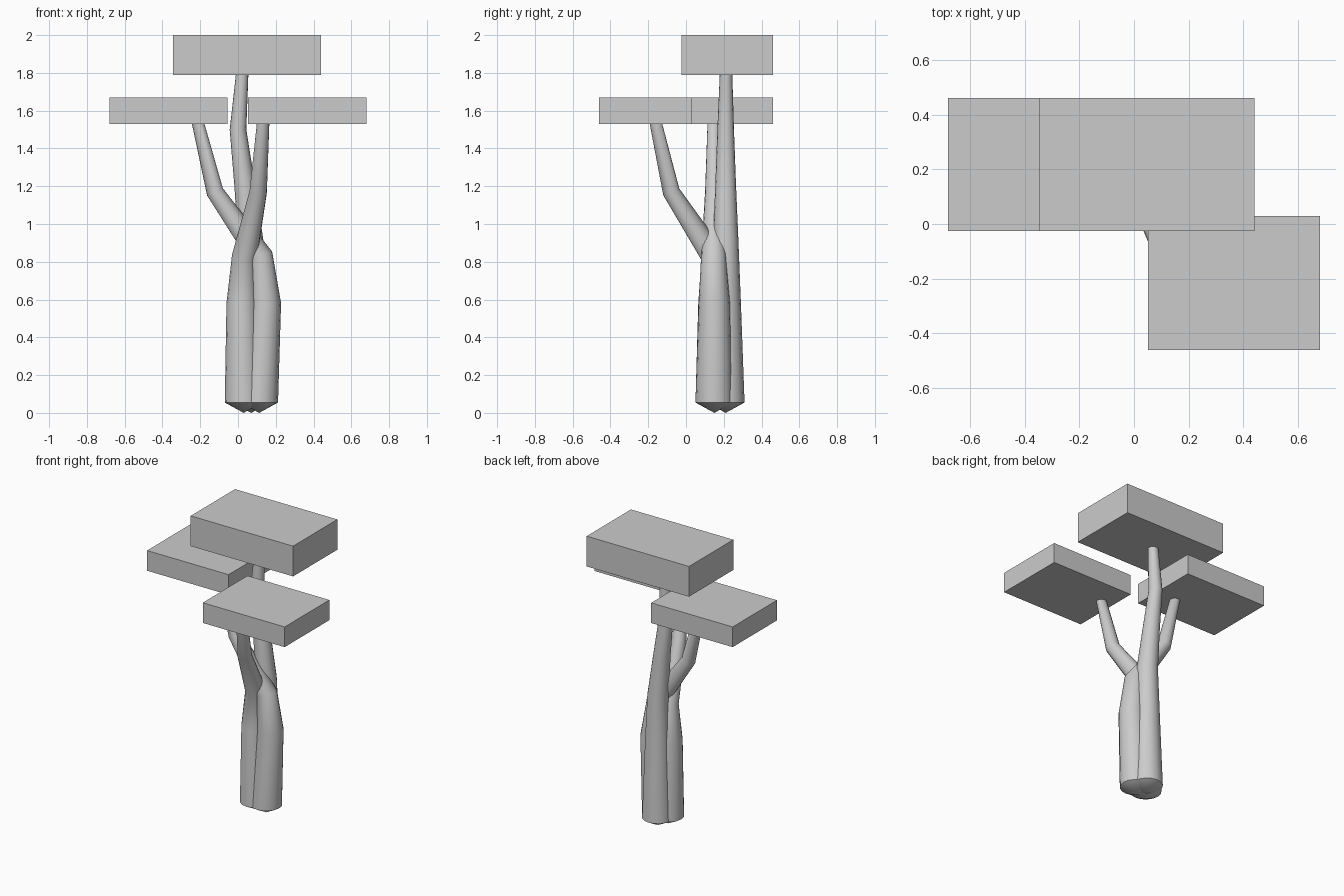
import bpy, bmesh, math
from mathutils import Vector

if "Cube" in bpy.data.objects:
    bpy.data.objects.remove(bpy.data.objects["Cube"])

SIDES = 16


def box(name, lo, hi):
    lo, hi = Vector(lo), Vector(hi)
    bpy.ops.mesh.primitive_cube_add(size=1, location=(lo + hi) / 2)
    ob = bpy.context.object
    ob.name = name
    ob.dimensions = hi - lo
    bpy.ops.object.transform_apply(location=False, rotation=False, scale=True)


def trunk(name, path):
    """Tapered tube along (x, y, z, radius) points, with shallow cone ends."""
    pts = [Vector(p[:3]) for p in path]
    bm = bmesh.new()
    rings = []
    for i, p in enumerate(pts):
        if 0 < i < len(pts) - 1:
            t = ((p - pts[i - 1]).normalized() + (pts[i + 1] - p).normalized()).normalized()
        else:
            t = Vector((0, 0, 1))
        u = Vector((1, 0, 0))
        u = (u - t * u.dot(t)).normalized()
        v = t.cross(u)
        r = path[i][3]
        rings.append([bm.verts.new(p + r * (u * math.cos(a) + v * math.sin(a)))
                      for a in (math.tau * k / SIDES for k in range(SIDES))])
    low = bm.verts.new(pts[0] - Vector((0, 0, pts[0].z)))
    high = bm.verts.new(pts[-1] + Vector((0, 0, 0.03)))
    for k in range(SIDES):
        n = (k + 1) % SIDES
        for a, b in zip(rings, rings[1:]):
            bm.faces.new((a[k], a[n], b[n], b[k]))
        bm.faces.new((low, rings[0][n], rings[0][k]))
        bm.faces.new((high, rings[-1][k], rings[-1][n]))
    me = bpy.data.meshes.new(name)
    bm.to_mesh(me)
    bm.free()
    ob = bpy.data.objects.new(name, me)
    bpy.context.collection.objects.link(ob)
    bpy.ops.object.select_all(action='DESELECT')
    ob.select_set(True)
    bpy.context.view_layer.objects.active = ob
    bpy.ops.object.shade_smooth_by_angle(angle=math.radians(40))


# Foliage blocks
box("foliage_top", (-0.345, -0.025, 1.79), (0.44, 0.46, 2.0))
box("foliage_left", (-0.68, -0.025, 1.53), (-0.055, 0.46, 1.67))
box("foliage_right", (0.052, -0.46, 1.53), (0.68, 0.03, 1.67))

# Three intertwined trunks
trunk("trunk_back", [(0.07, 0.21, 0.055, 0.1), (0.07, 0.21, 0.6, 0.08), (0.068, 0.21, 0.9, 0.068),
                     (0.036, 0.21, 1.2, 0.055), (0.0, 0.21, 1.5, 0.044), (0.022, 0.212, 1.795, 0.033)])
trunk("trunk_left", [(0.112, 0.15, 0.055, 0.1), (0.145, 0.15, 0.58, 0.083), (0.118, 0.147, 0.83, 0.067),
                     (-0.122, 0.147, 1.17, 0.046), (-0.212, 0.147, 1.535, 0.033)])
trunk("trunk_right", [(0.03, 0.15, 0.055, 0.1), (0.022, 0.148, 0.58, 0.083), (0.035, 0.145, 0.83, 0.067),
                      (0.107, -0.078, 1.17, 0.046), (0.133, -0.16, 1.535, 0.033)])
